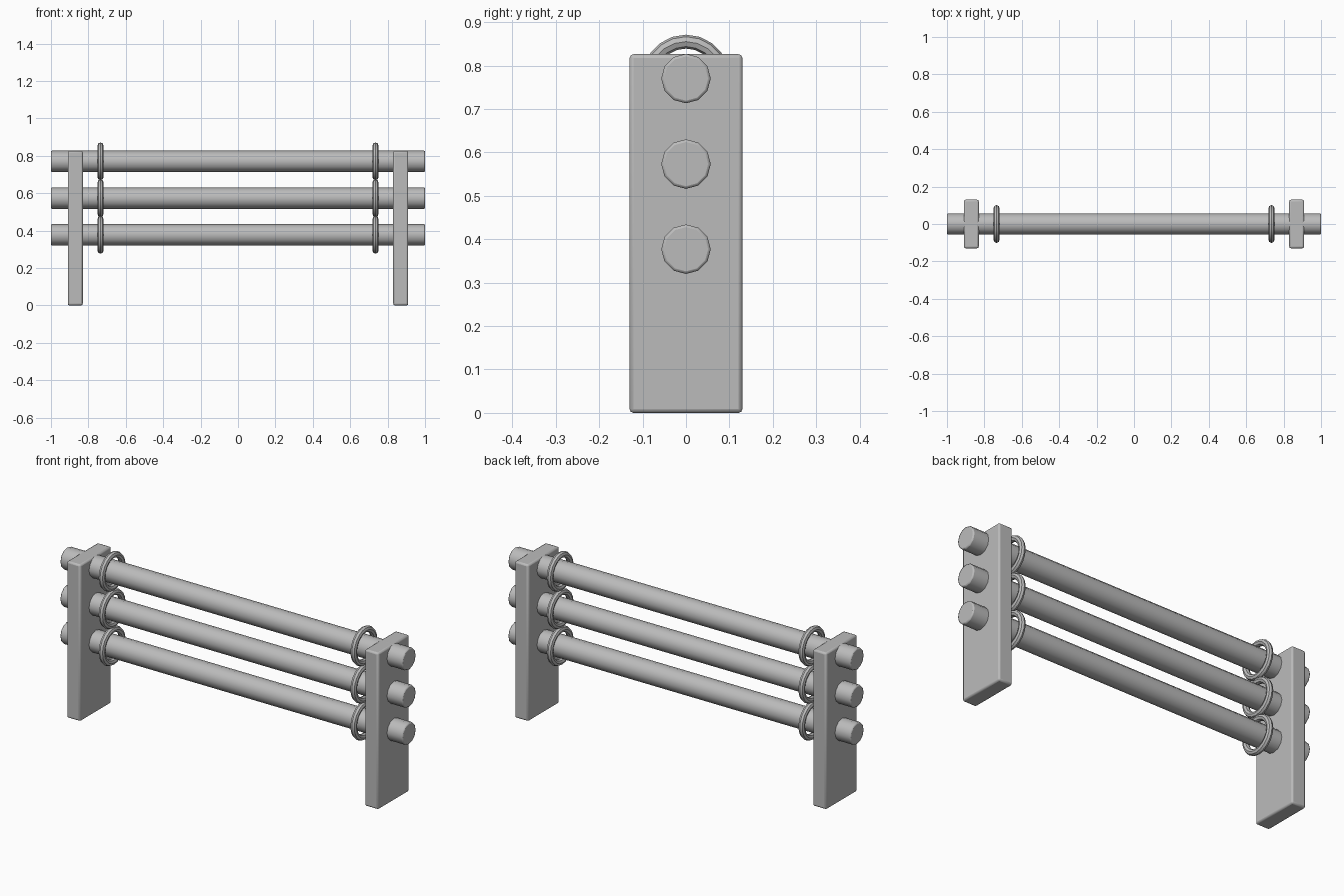
import bpy
import math

if "Cube" in bpy.data.objects:
    bpy.data.objects.remove(bpy.data.objects["Cube"], do_unlink=True)

GREY = (0.5, 0.5, 0.5, 1)
grey = bpy.data.materials.new("plain grey")
grey.use_nodes = True
grey.diffuse_color = GREY
grey.node_tree.nodes["Principled BSDF"].inputs["Base Color"].default_value = GREY


def finish(name, bevel=0.0):
    """Name the new object, colour it, round its edges and smooth it."""
    ob = bpy.context.object
    ob.name = name
    ob.data.materials.append(grey)
    bpy.ops.object.transform_apply(location=False, rotation=True, scale=True)
    if bevel:
        mod = ob.modifiers.new("soft edges", "BEVEL")
        mod.width = bevel
        mod.segments = 2
        mod.limit_method = "ANGLE"
        mod.angle_limit = math.radians(40)
    bpy.ops.object.shade_smooth_by_angle(angle=math.radians(35))


SIDES = (("left", 1), ("right", -1))
LEVELS = (("lower", 0.377), ("middle", 0.573), ("upper", 0.77))
ACROSS = (0, math.pi / 2, 0)

# Upright end boards
for side, s in SIDES:
    bpy.ops.mesh.primitive_cube_add(size=1, location=(s * 0.87, 0, 0.413))
    bpy.context.object.scale = (0.08, 0.26, 0.826)
    finish(side + "_end_board", 0.009)

for level, z in LEVELS:
    # Round rail running through both boards
    bpy.ops.mesh.primitive_cylinder_add(
        vertices=12, radius=0.057, depth=2, location=(0, 0, z), rotation=ACROSS)
    finish(level + "_rail", 0.006)

    # Loose rings around the rail
    for side, s in SIDES:
        bpy.ops.mesh.primitive_torus_add(
            major_segments=20, minor_segments=8, major_radius=0.085,
            minor_radius=0.016, location=(s * 0.735, 0, z), rotation=ACROSS)
        finish(f"{level}_{side}_ring")
